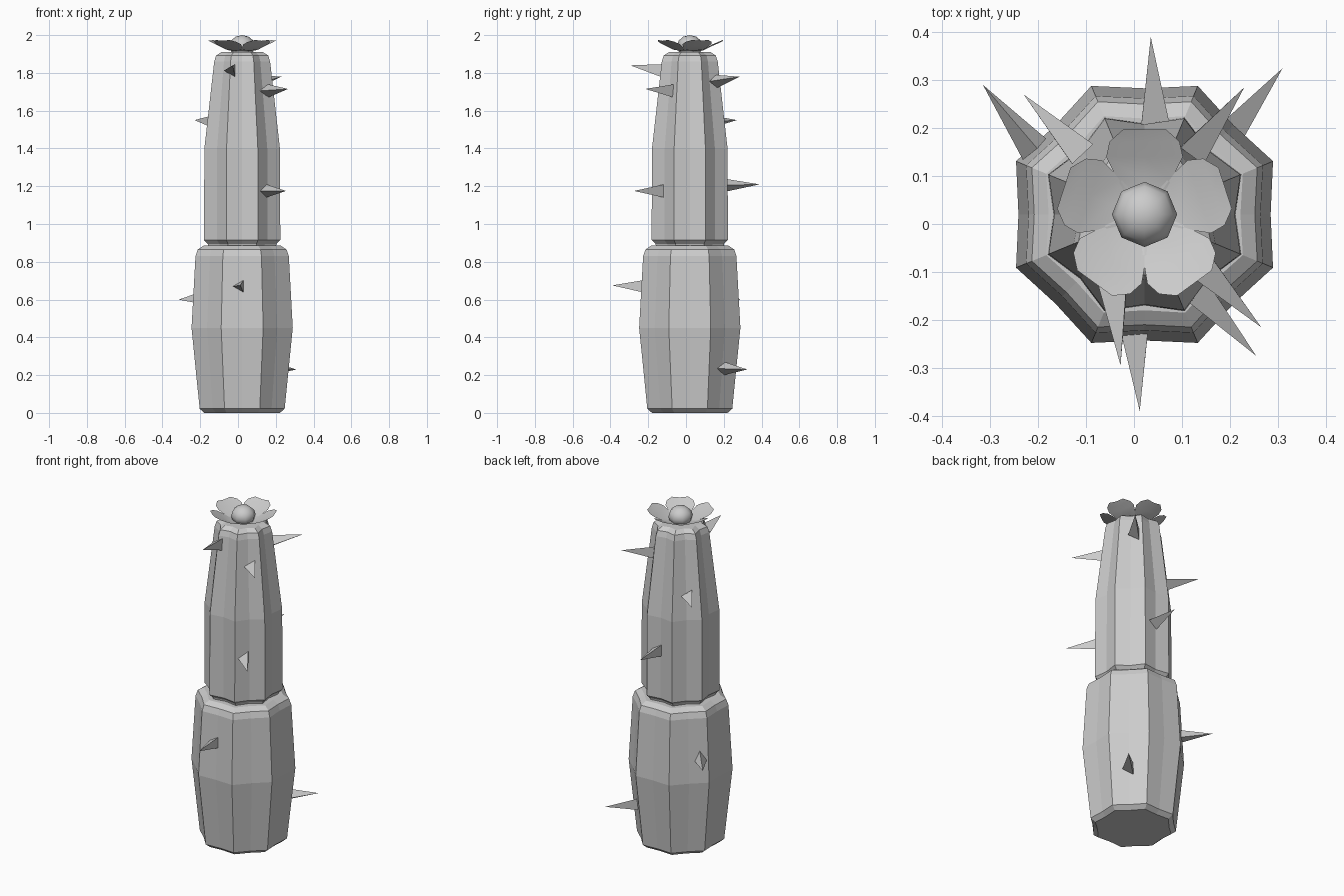
import bpy, bmesh
from math import pi, cos, sin, radians
from mathutils import Vector

cube = bpy.data.objects.get("Cube")
if cube:
    bpy.data.objects.remove(cube, do_unlink=True)

CX, CY = 0.022, 0.02  # trunk axis

grey = bpy.data.materials.new("plain grey")
grey.use_nodes = True
colour = (0.6, 0.6, 0.6, 1)
grey.diffuse_color = colour
grey.node_tree.nodes["Principled BSDF"].inputs["Base Color"].default_value = colour


def finish(name, bm, smooth=False):
    mesh = bpy.data.meshes.new(name)
    bmesh.ops.recalc_face_normals(bm, faces=bm.faces)
    for f in bm.faces:
        f.smooth = smooth
    bm.to_mesh(mesh)
    bm.free()
    mesh.materials.append(grey)
    obj = bpy.data.objects.new(name, mesh)
    bpy.context.collection.objects.link(obj)
    return obj


def segment(name, profile, dip):
    """Eight-ribbed barrel; each side is pulled in a little along its middle."""
    bm = bmesh.new()
    rings = []
    for apothem, z in profile:
        ring = []
        for i in range(16):
            a = i * pi / 8
            r = apothem - dip if i % 2 == 0 else apothem / cos(pi / 8)
            ring.append(bm.verts.new((CX + r * cos(a), CY + r * sin(a), z)))
        rings.append(ring)
    for low, high in zip(rings, rings[1:]):
        for i in range(16):
            j = (i + 1) % 16
            bm.faces.new((low[i], low[j], high[j], high[i]))
    bm.faces.new(rings[0][::-1])
    bm.faces.new(rings[-1])
    return finish(name, bm)


# Trunk
segment("lower_trunk", [(0.2, 0), (0.225, 0.022), (0.268, 0.45), (0.247, 0.83),
                        (0.235, 0.865), (0.205, 0.885)], 0.005)
segment("upper_trunk", [(0.175, 0.87), (0.182, 0.895), (0.202, 0.915), (0.2, 1.4),
                        (0.148, 1.86), (0.138, 1.892), (0.11, 1.91)], 0.012)


# Spines: three-sided pyramids sunk slightly into the trunk
def spine(name, base, tip, roll=0):
    base, tip = Vector(base), Vector(tip)
    out = (tip - base).normalized()
    side = Vector((0, 0, 1)).cross(out).normalized()
    up = out.cross(side)
    bm = bmesh.new()
    ring = []
    for k in range(3):
        a = pi + radians(roll) + k * 2 * pi / 3
        ring.append(bm.verts.new(base + 0.04 * (side * cos(a) + up * sin(a))))
    point = bm.verts.new(tip)
    bm.faces.new(ring)
    for k in range(3):
        bm.faces.new((ring[k], ring[(k + 1) % 3], point))
    finish(name, bm)


spine("spine_low_front", (0.01, -0.215, 0.67), (0.012, -0.39, 0.675))
spine("spine_low_back_right", (-0.2, 0.15, 0.6), (-0.315, 0.29, 0.6), 35)
spine("spine_low_back_left", (0.19, 0.19, 0.235), (0.31, 0.325, 0.23))
spine("spine_mid_front_left", (0.135, -0.13, 1.175), (0.255, -0.275, 1.175))
spine("spine_mid_back", (0.035, 0.205, 1.205), (0.035, 0.39, 1.21))
spine("spine_high_back_right", (-0.115, 0.14, 1.542), (-0.23, 0.27, 1.55))
spine("spine_high_front_left", (0.145, -0.08, 1.705), (0.265, -0.215, 1.715))
spine("spine_high_back_left", (0.115, 0.15, 1.755), (0.23, 0.285, 1.78))
spine("spine_top_front", (-0.035, -0.125, 1.812), (-0.028, -0.295, 1.84))

# Flower: five cupped petals around a button
PETAL = [(0.0, 0.015, 1.912), (0.07, 0.055, 1.918), (0.12, 0.08, 1.943),
         (0.152, 0.073, 1.957), (0.177, 0.045, 1.97)]
for n in range(5):
    a = pi / 2 + n * 2 * pi / 5
    out, side = Vector((cos(a), sin(a), 0)), Vector((-sin(a), cos(a), 0))
    bm = bmesh.new()
    rows = []
    for r, w, z in PETAL:
        centre = Vector((CX, CY, z)) + out * r
        rows.append([bm.verts.new(centre + side * w * s + Vector((0, 0, 0.1 * w * abs(s))))
                     for s in (-1, 0, 1)])
    for p, q in zip(rows, rows[1:]):
        for k in range(2):
            bm.faces.new((p[k], p[k + 1], q[k + 1], q[k]))
    for f in bm.faces:
        f.normal_update()
    finish("petal_%d" % (n + 1), bm, True)

bm = bmesh.new()
bmesh.ops.create_uvsphere(bm, u_segments=8, v_segments=6, radius=0.068)
button = finish("flower_button", bm, True)
button.location = (CX, CY, 1.942)
button.scale.z = 0.85
